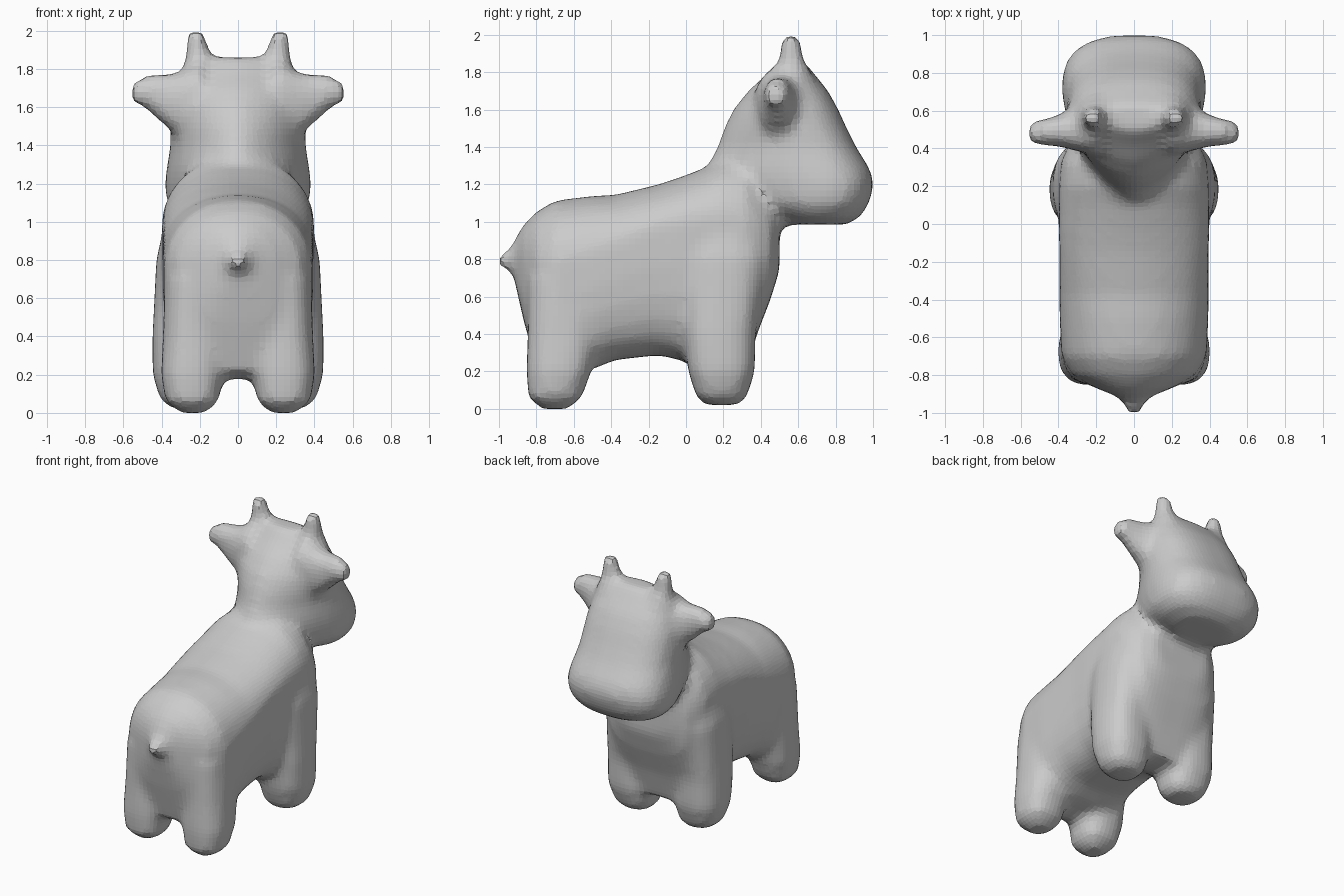
import bpy, bmesh, math


def section(rx, lo, mid, hi, n_lo=2.0, n_hi=2.0, sides=28, cx=0.0):
    """Closed superellipse-like outline with separate lower and upper halves."""
    pts = []
    for i in range(sides):
        t = 2 * math.pi * (i + 0.5) / sides
        c, s = math.cos(t), math.sin(t)
        n, r = (n_hi, hi - mid) if s > 0 else (n_lo, mid - lo)
        pts.append((cx + math.copysign(rx * abs(c) ** (2 / n), c),
                    mid + math.copysign(r * abs(s) ** (2 / n), s)))
    return pts


def loft(bm, rings):
    """Skin a list of 3D rings and cap both ends."""
    vs = [[bm.verts.new(p) for p in ring] for ring in rings]
    n = len(vs[0])
    faces = [bm.faces.new(vs[0]), bm.faces.new(vs[-1])]
    for a, b in zip(vs, vs[1:]):
        for i in range(n):
            j = (i + 1) % n
            faces.append(bm.faces.new((a[i], a[j], b[j], b[i])))
    bmesh.ops.recalc_face_normals(bm, faces=faces)


bm = bmesh.new()

# Torso: y, bottom z, widest z, top z, half width
torso = [(-.92, .70, .80, .90, .07), (-.87, .48, .76, .985, .20), (-.80, .22, .74, 1.055, .33),
         (-.70, .17, .75, 1.115, .385), (-.50, .21, .80, 1.14, .395), (-.38, .26, .85, 1.145, .395),
         (-.15, .285, .95, 1.20, .395), (-.03, .26, .97, 1.24, .40), (.10, .19, .98, 1.29, .40),
         (.20, .18, .98, 1.34, .40), (.32, .19, .95, 1.35, .39), (.38, .40, .90, 1.30, .37),
         (.45, .58, .90, 1.25, .32), (.50, .74, .95, 1.15, .22)]
loft(bm, [[(x, y, z) for x, z in section(hw, lo, mid, hi, 3.4, 2.1)]
          for y, lo, mid, hi, hw in torso])

# Head and neck: z, half width, back y, widest y, front y
head = [(.985, .20, .53, .70, .86), (1.03, .32, .40, .70, .935), (1.10, .375, .20, .72, .98),
        (1.20, .385, .11, .72, 1.005), (1.28, .375, .10, .68, .985), (1.40, .355, .165, .62, .91),
        (1.50, .355, .20, .57, .86), (1.60, .35, .25, .54, .815), (1.70, .325, .33, .53, .76),
        (1.78, .29, .42, .54, .695), (1.86, .18, .49, .56, .63)]
loft(bm, [[(x, y, z) for x, y in section(hw, yb, ym, yf, 1.6, 2.6)]
          for z, hw, yb, ym, yf in head])

# Legs: z, centre x, centre y, radius x, radius y
front_leg = [(.02, .25, .19, .09, .09), (.07, .26, .19, .15, .14), (.20, .27, .19, .18, .18),
             (.40, .27, .18, .18, .195), (.80, .25, .20, .18, .24), (1.02, .22, .20, .16, .20)]
rear_leg = [(0, .235, -.70, .07, .07), (.06, .24, -.70, .14, .145), (.20, .24, -.68, .165, .175),
            (.40, .23, -.655, .165, .195), (.70, .22, -.63, .165, .22), (.90, .18, -.60, .14, .18)]
# Ears: x, centre y, centre z, radius y, radius z
ear = [(.20, .50, 1.63, .14, .21), (.33, .50, 1.62, .11, .16), (.40, .495, 1.645, .085, .13),
       (.48, .485, 1.68, .07, .09), (.56, .48, 1.675, .06, .045)]
# Horns: z, centre x, centre y, radius
horn = [(1.68, .17, .56, .17), (1.79, .19, .57, .11), (1.87, .21, .565, .07), (2.0, .217, .56, .048)]
for side in (-1, 1):
    for leg in (front_leg, rear_leg):
        loft(bm, [[(side * x, y, z) for x, y in
                   section(rx, cy - ry, cy, cy + ry, 2.5, 2.5, 16, cx)]
                  for z, cx, cy, rx, ry in leg])
    loft(bm, [[(side * x, y, z) for y, z in section(ry, cz - rz, cz, cz + rz, 2.4, 2.4, 12, cy)]
              for x, cy, cz, ry, rz in ear])
    loft(bm, [[(side * x, y, z) for x, y in section(r, cy - r, cy, cy + r, sides=8, cx=cx)]
              for z, cx, cy, r in horn])

# Stubby tail: y, centre z, radius
loft(bm, [[(x, y, z) for x, z in section(r, cz - r, cz, cz + r, sides=8)]
          for y, cz, r in [(-.80, .80, .20), (-.90, .80, .10), (-.96, .795, .055), (-1.015, .79, .03)]])

# Fuse everything into one softened, faceted skin
me = bpy.data.meshes.new("cow_body")
bm.to_mesh(me)
bm.free()
body = bpy.data.objects.new("cow_body", me)
bpy.context.collection.objects.link(body)
rem = body.modifiers.new("fuse", 'REMESH')
rem.mode = 'VOXEL'
rem.voxel_size = 0.032
rem.use_smooth_shade = False
sm = body.modifiers.new("soften", 'SMOOTH')
sm.factor = 0.5
sm.iterations = 6
